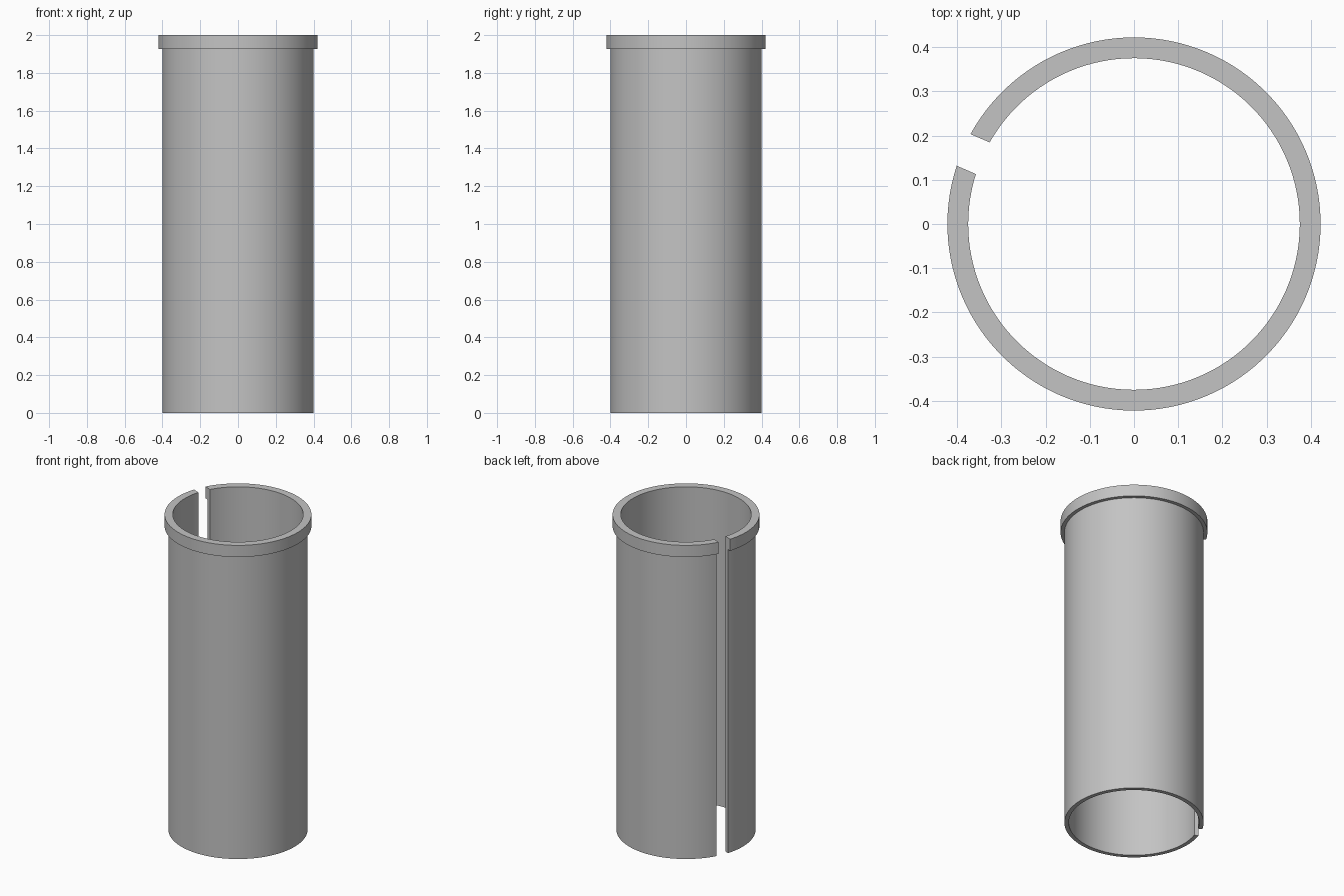
import bpy, bmesh
from math import asin, cos, sin, pi, radians

if "Cube" in bpy.data.objects:
    bpy.data.objects.remove(bpy.data.objects["Cube"], do_unlink=True)

INNER, BODY, LIP = 0.375, 0.40, 0.422
LIP_Z, TOP_Z = 1.926, 2.0
SLOT_ANGLE, SLOT_HALF = radians(156.5), 0.039
STEPS = 120

grey = bpy.data.materials.new("plain grey")
grey.use_nodes = True
colour = (0.55, 0.55, 0.55, 1)
grey.diffuse_color = colour
grey.node_tree.nodes["Principled BSDF"].inputs["Base Color"].default_value = colour


def slotted_lathe(name, profile):
    """Sweep a closed profile around z, leaving a slot with parallel walls."""
    bm = bmesh.new()
    rings = []
    for i in range(STEPS + 1):
        ring = []
        for r, z in profile:
            gap = asin(SLOT_HALF / r)
            a = SLOT_ANGLE + gap + (2 * pi - 2 * gap) * i / STEPS
            ring.append(bm.verts.new((r * cos(a), r * sin(a), z)))
        rings.append(ring)
    n = len(profile)
    for a, b in zip(rings, rings[1:]):
        for j in range(n):
            k = (j + 1) % n
            bm.faces.new((a[j], b[j], b[k], a[k]))
    # Slot walls
    bm.faces.new(rings[0])
    bm.faces.new(rings[-1][::-1])
    bmesh.ops.recalc_face_normals(bm, faces=bm.faces)
    mesh = bpy.data.meshes.new(name)
    bm.to_mesh(mesh)
    bm.free()
    mesh.materials.append(grey)
    obj = bpy.data.objects.new(name, mesh)
    bpy.context.collection.objects.link(obj)
    bpy.ops.object.select_all(action="DESELECT")
    obj.select_set(True)
    bpy.context.view_layer.objects.active = obj
    bpy.ops.object.shade_smooth_by_angle(angle=radians(30))
    return obj


# Thin tube with a thicker lip at the top, split along its full height
slotted_lathe("slotted_sleeve", [
    (INNER, 0), (BODY, 0), (BODY, LIP_Z),
    (LIP, LIP_Z), (LIP, TOP_Z), (INNER, TOP_Z),
])
